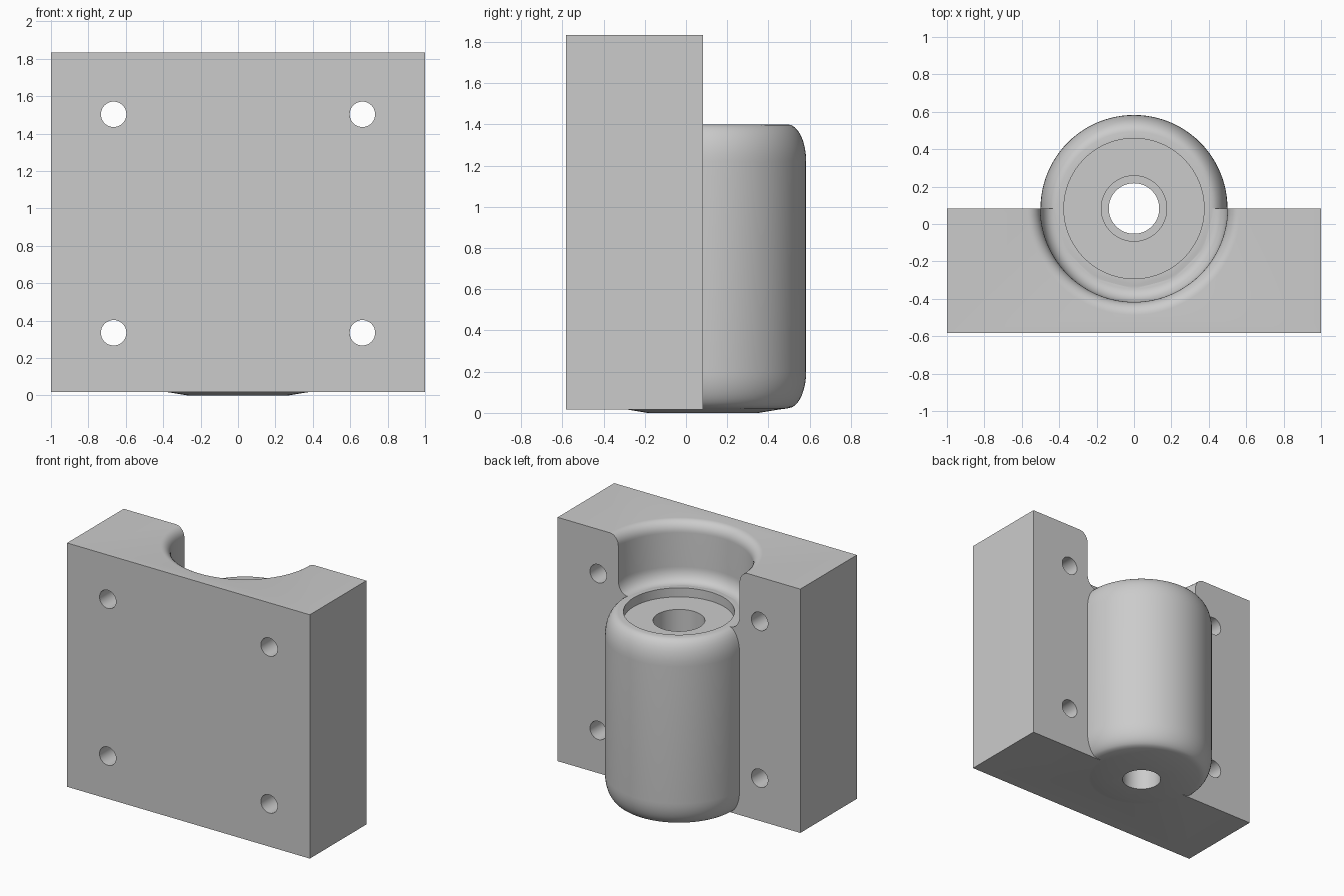
import bpy, bmesh, math

if "Cube" in bpy.data.objects:
    bpy.data.objects.remove(bpy.data.objects["Cube"], do_unlink=True)

AXIS_Y = 0.083           # centre line of the barrel, on the block's back face
SEGMENTS = 96

grey = bpy.data.materials.new("plain grey")
grey.use_nodes = True
COLOUR = (0.6, 0.6, 0.6, 1.0)
grey.diffuse_color = COLOUR
grey.node_tree.nodes["Principled BSDF"].inputs["Base Color"].default_value = COLOUR


def finish(name, bm):
    bmesh.ops.recalc_face_normals(bm, faces=bm.faces)
    mesh = bpy.data.meshes.new(name)
    bm.to_mesh(mesh)
    bm.free()
    mesh.materials.append(grey)
    obj = bpy.data.objects.new(name, mesh)
    bpy.context.collection.objects.link(obj)
    return obj


def lathe(name, profile):
    """Closed solid of revolution from (radius, z) points, bottom to top."""
    bm = bmesh.new()
    rings = []
    for r, z in profile:
        rings.append([bm.verts.new((r * math.cos(a), AXIS_Y + r * math.sin(a), z))
                      for a in (2 * math.pi * i / SEGMENTS for i in range(SEGMENTS))])
    for low, high in zip(rings, rings[1:]):
        for i in range(SEGMENTS):
            j = (i + 1) % SEGMENTS
            bm.faces.new((low[i], low[j], high[j], high[i]))
    bm.faces.new(rings[0])
    bm.faces.new(rings[-1])
    return finish(name, bm)


def arc(cx, cz, rx, rz, start, end, steps=8):
    """Elliptical arc of (radius, z) points, angles in degrees."""
    angles = [math.radians(start + (end - start) * i / steps) for i in range(steps + 1)]
    return [(cx + rx * math.cos(a), cz + rz * math.sin(a)) for a in angles]


def combine(target, tool, operation):
    mod = target.modifiers.new(operation.lower(), 'BOOLEAN')
    mod.operation = operation
    mod.solver = 'EXACT'
    mod.object = tool
    bpy.context.view_layer.objects.active = target
    bpy.ops.object.modifier_apply(modifier=mod.name)
    bpy.data.objects.remove(tool, do_unlink=True)


# Mounting block
bm = bmesh.new()
bmesh.ops.create_cube(bm, size=1)
for v in bm.verts:
    v.co = (v.co.x * 2, -0.25 + v.co.y * 0.666, 0.925 + v.co.z * 1.816)
block = finish("mounting_block", bm)

# Half-round pocket above the barrel: coved floor, rounded top edge
pocket = lathe("pocket_cutter",
               [(0.43, 1.399)] + arc(0.43, 1.5, 0.07, 0.1, -80, 0)
               + arc(0.57, 1.753, 0.07, 0.08, 180, 90) + [(0.57, 1.95)])
combine(block, pocket, 'DIFFERENCE')

# Barrel with softened ends
barrel = lathe("barrel",
               [(0.27, 0.0), (0.36, 0.015), (0.41, 0.022)]
               + arc(0.41, 0.2, 0.09, 0.178, -75, 0)
               + arc(0.41, 1.22, 0.09, 0.18, 0, 90))
combine(block, barrel, 'UNION')

# Stepped bore: shallow recess, wide bore, narrow outlet
bore = lathe("bore_cutter",
             [(0.135, -0.2), (0.135, 0.2), (0.175, 0.2), (0.175, 1.333),
              (0.375, 1.333), (0.375, 1.6)])
combine(block, bore, 'DIFFERENCE')

# Four screw holes through the block
for x in (-0.665, 0.665):
    for z in (0.335, 1.503):
        bpy.ops.mesh.primitive_cylinder_add(vertices=48, radius=0.068, depth=2,
                                            location=(x, 0, z), rotation=(math.pi / 2, 0, 0))
        hole = bpy.context.object
        hole.data.materials.append(grey)
        combine(block, hole, 'DIFFERENCE')

# Smooth the curved surfaces, keep the edges crisp
bpy.ops.object.select_all(action='DESELECT')
block.select_set(True)
bpy.context.view_layer.objects.active = block
bpy.ops.object.shade_smooth_by_angle(angle=math.radians(30))
